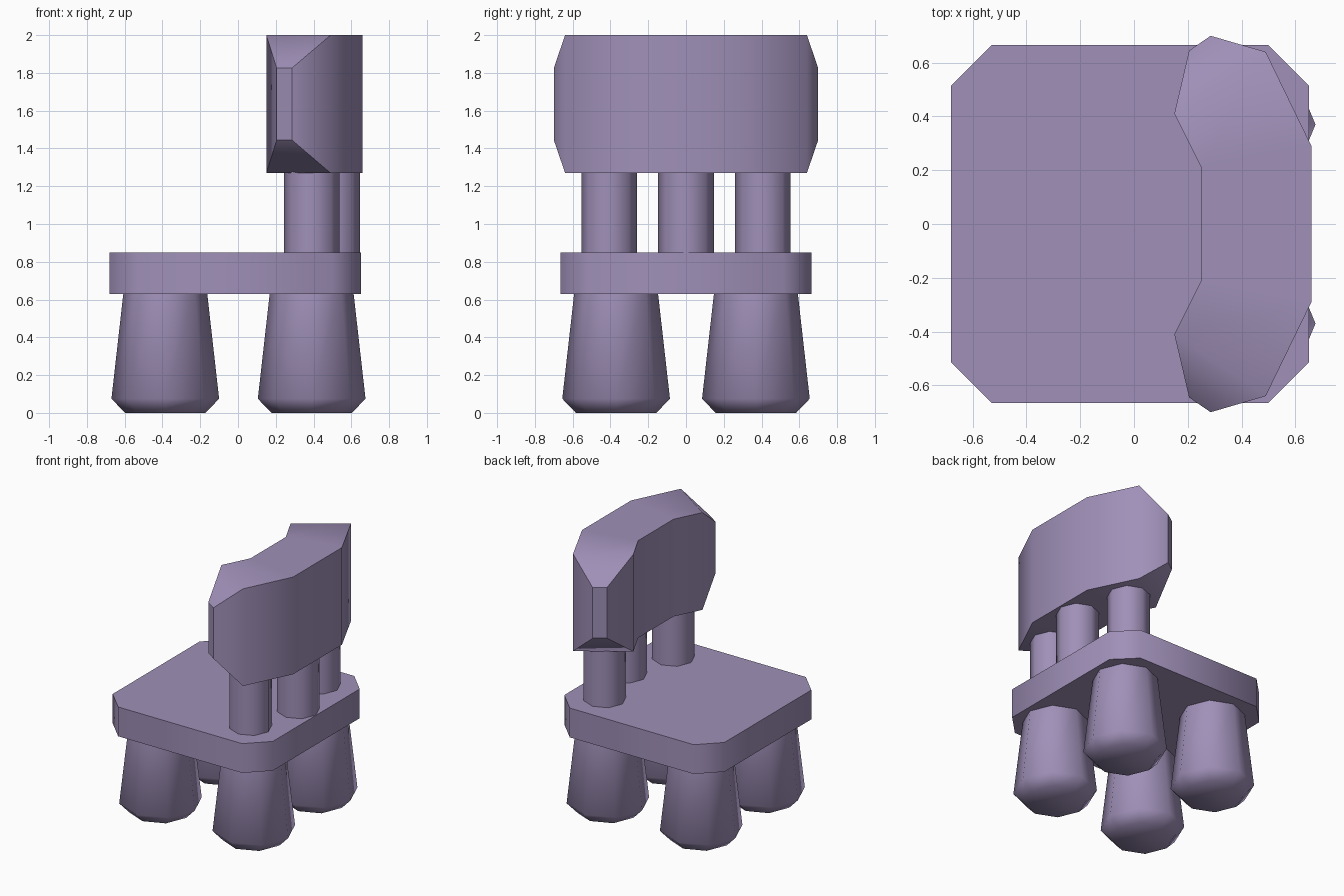
import bpy, bmesh, math

cube = bpy.data.objects.get("Cube")
if cube:
    bpy.data.objects.remove(cube, do_unlink=True)

# Single painted colour
paint = bpy.data.materials.new("soft_purple")
paint.use_nodes = True
colour = (0.35, 0.28, 0.48, 1)
paint.diffuse_color = colour
paint.node_tree.nodes["Principled BSDF"].inputs["Base Color"].default_value = colour

SHARP = math.radians(52)


def loft(name, rings, location=(0, 0, 0), crisp_ends=False):
    """Skin a list of closed rings, cap both ends and shade smooth below the sharp angle."""
    bm = bmesh.new()
    loops = [[bm.verts.new(p) for p in ring] for ring in rings]
    count = len(loops[0])
    for a, b in zip(loops, loops[1:]):
        for i in range(count):
            j = (i + 1) % count
            bm.faces.new((a[i], a[j], b[j], b[i]))
    caps = [bm.faces.new(loops[0][::-1]), bm.faces.new(loops[-1])]
    bmesh.ops.recalc_face_normals(bm, faces=bm.faces)
    for face in bm.faces:
        face.smooth = True
    for edge in bm.edges:
        edge.smooth = edge.calc_face_angle(0) < SHARP
    if crisp_ends:
        for cap in caps:
            for edge in cap.edges:
                edge.smooth = False
    mesh = bpy.data.meshes.new(name)
    bm.to_mesh(mesh)
    bm.free()
    mesh.materials.append(paint)
    obj = bpy.data.objects.new(name, mesh)
    obj.location = location
    bpy.context.collection.objects.link(obj)
    return obj


def octagon(radius, z):
    return [(radius * math.cos(k * math.pi / 4), radius * math.sin(k * math.pi / 4), z)
            for k in range(8)]


# Seat slab with cut corners
seat_outline = [(-0.68, -0.515), (-0.53, -0.665), (0.50, -0.665), (0.65, -0.515),
                (0.65, 0.515), (0.50, 0.665), (-0.53, 0.665), (-0.68, 0.515)]
loft("seat", [[(x, y, z) for x, y in seat_outline] for z in (0.63, 0.85)])

# Chunky tapered legs
for x, depth in ((-0.385, "front"), (0.39, "back")):
    for y, side in ((-0.37, "right"), (0.37, "left")):
        rings = [octagon(r, z) for r, z in ((0.213, 0), (0.285, 0.075), (0.22, 0.65))]
        loft(f"{depth}_{side}_leg", rings, (x, y, 0))

# Back posts
for name, x, y in (("right", 0.39, -0.407), ("middle", 0.50, 0), ("left", 0.39, 0.407)):
    loft(f"{name}_back_post", [octagon(0.147, z) for z in (0.84, 1.29)], (x, y, 0))

# Curved backrest: cross-sections from one end to the middle, then mirrored
sections = [((0.205, 0.645), (0.285, 0.70), 1.445, 1.825),
            ((0.15, 0.41), (0.49, 0.64), 1.27, 2.0),
            ((0.25, 0.21), (0.66, 0.29), 1.27, 2.0)]


def section_ring(inner, outer, low, high, side):
    (xi, yi), (xo, yo) = inner, outer
    return [(xi, side * yi, low), (xo, side * yo, low),
            (xo, side * yo, high), (xi, side * yi, high)]


rings = [section_ring(*s, 1) for s in sections]
rings += [section_ring(*s, -1) for s in reversed(sections)]
loft("backrest", rings, crisp_ends=True)
